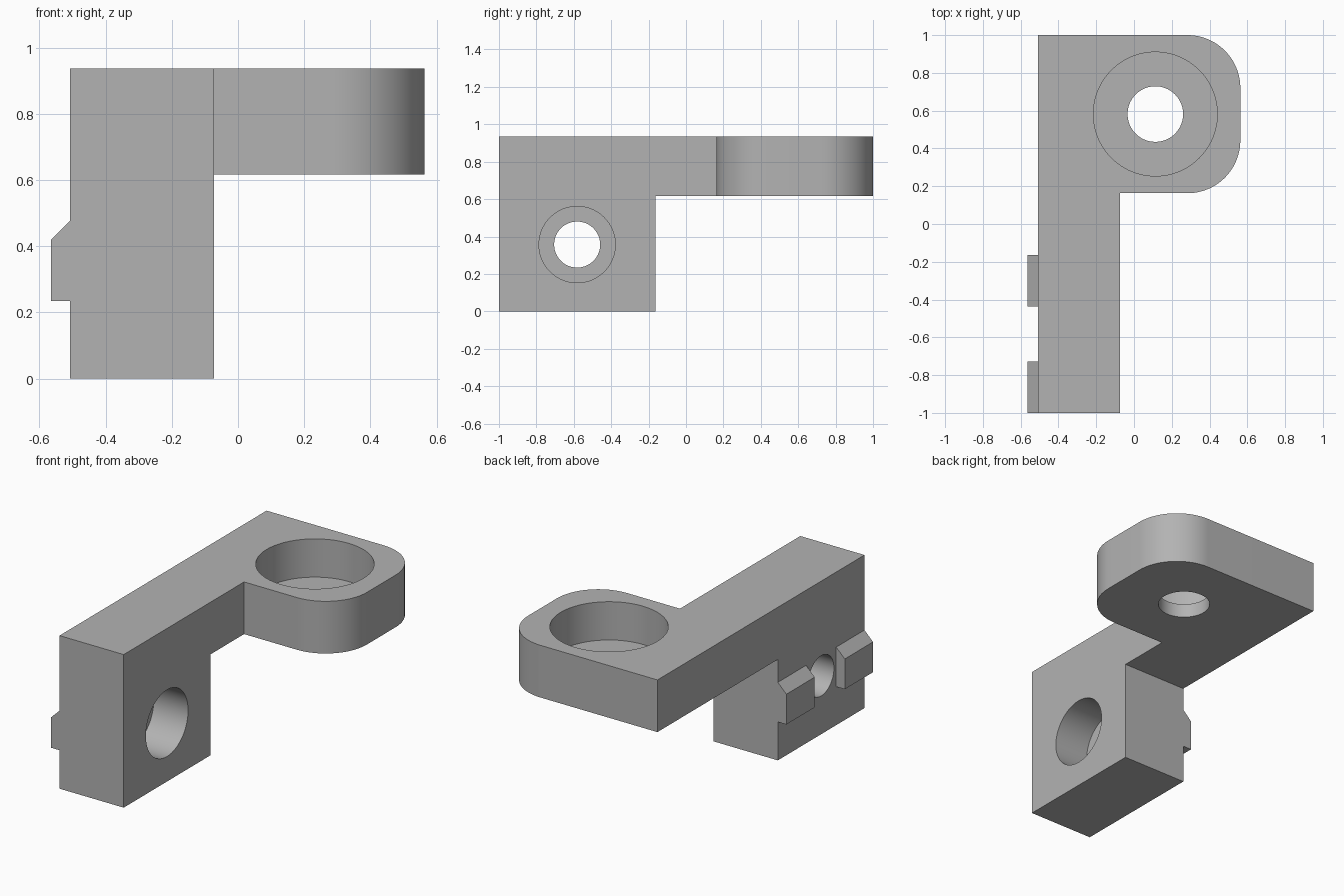
import bpy, bmesh, math
from mathutils import Vector

cube = bpy.data.objects.get("Cube")
if cube:
    bpy.data.objects.remove(cube, do_unlink=True)

grey = bpy.data.materials.new("plain grey")
grey.use_nodes = True
grey.diffuse_color = (0.45, 0.45, 0.45, 1)
grey.node_tree.nodes["Principled BSDF"].inputs["Base Color"].default_value = (0.45, 0.45, 0.45, 1)

# Main dimensions
LEFT, INNER, RIGHT = -0.507, -0.073, 0.563
FRONT, STEP, BACK = -1.0, 0.163, 1.0
TOP, SHELF = 0.936, 0.617
LEG_BACK = -0.163
ROUND = 0.28


def prism(name, points, offset):
    """Extrude a closed 3D outline along an offset."""
    bm = bmesh.new()
    face = bm.faces.new([bm.verts.new(p) for p in points])
    ext = bmesh.ops.extrude_face_region(bm, geom=[face])
    verts = [v for v in ext["geom"] if isinstance(v, bmesh.types.BMVert)]
    bmesh.ops.translate(bm, verts=verts, vec=Vector(offset))
    bmesh.ops.recalc_face_normals(bm, faces=bm.faces)
    mesh = bpy.data.meshes.new(name)
    bm.to_mesh(mesh)
    bm.free()
    mesh.materials.append(grey)
    obj = bpy.data.objects.new(name, mesh)
    bpy.context.collection.objects.link(obj)
    return obj


def cylinder(name, center, radius, length, axis):
    """Cylinder starting at center and running along x or z."""
    ring = []
    for i in range(96):
        a = math.tau * i / 96
        c, s = radius * math.cos(a), radius * math.sin(a)
        ring.append(Vector(center) + Vector((c, s, 0) if axis == "z" else (0, c, s)))
    return prism(name, ring, (0, 0, length) if axis == "z" else (length, 0, 0))


def combine(target, tool, operation):
    mod = target.modifiers.new(tool.name, "BOOLEAN")
    mod.operation, mod.solver, mod.object = operation, "EXACT", tool
    bpy.context.view_layer.objects.active = target
    bpy.ops.object.modifier_apply(modifier=mod.name)
    bpy.data.objects.remove(tool, do_unlink=True)


def corner(cx, cy, start):
    """Rounded corner as a quarter arc."""
    return [(cx + ROUND * math.cos(start + math.pi / 2 * i / 24),
             cy + ROUND * math.sin(start + math.pi / 2 * i / 24)) for i in range(25)]


# Upper arm with its rounded pad
outline = [(LEFT, FRONT), (INNER, FRONT), (INNER, STEP)]
outline += corner(RIGHT - ROUND, STEP + ROUND, -math.pi / 2)
outline += corner(RIGHT - ROUND, BACK - ROUND, 0)
outline += [(LEFT, BACK)]
bracket = prism("bracket", [(x, y, SHELF) for x, y in outline], (0, 0, TOP - SHELF))

# Lower leg
leg = prism("leg", [(LEFT, FRONT, 0), (INNER, FRONT, 0), (INNER, LEG_BACK, 0), (LEFT, LEG_BACK, 0)],
            (0, 0, SHELF))
combine(bracket, leg, "UNION")

# Two chamfered locating lugs
lug_profile = [(LEFT, 0.235), (-0.565, 0.235), (-0.565, 0.42), (LEFT, 0.477)]
for y in (FRONT, LEG_BACK - 0.273):
    lug = prism("lug", [(x, y, z) for x, z in lug_profile], (0, 0.273, 0))
    combine(bracket, lug, "UNION")

# Counterbored holes in the pad and the leg
pad_x, pad_y, leg_y, leg_z = 0.113, 0.582, -0.582, 0.357
for tool in (
    cylinder("pad_bore", (pad_x, pad_y, 0.702), 0.328, 0.5, "z"),
    cylinder("pad_hole", (pad_x, pad_y, 0.5), 0.147, 0.3, "z"),
    cylinder("leg_bore", (INNER - 0.232, leg_y, leg_z), 0.204, 0.5, "x"),
    cylinder("leg_hole", (-0.7, leg_y, leg_z), 0.123, 0.5, "x"),
):
    combine(bracket, tool, "DIFFERENCE")

# Smooth curved walls, crisp edges
bpy.ops.object.select_all(action="DESELECT")
bracket.select_set(True)
bpy.context.view_layer.objects.active = bracket
bpy.ops.object.shade_smooth_by_angle(angle=math.radians(30))
